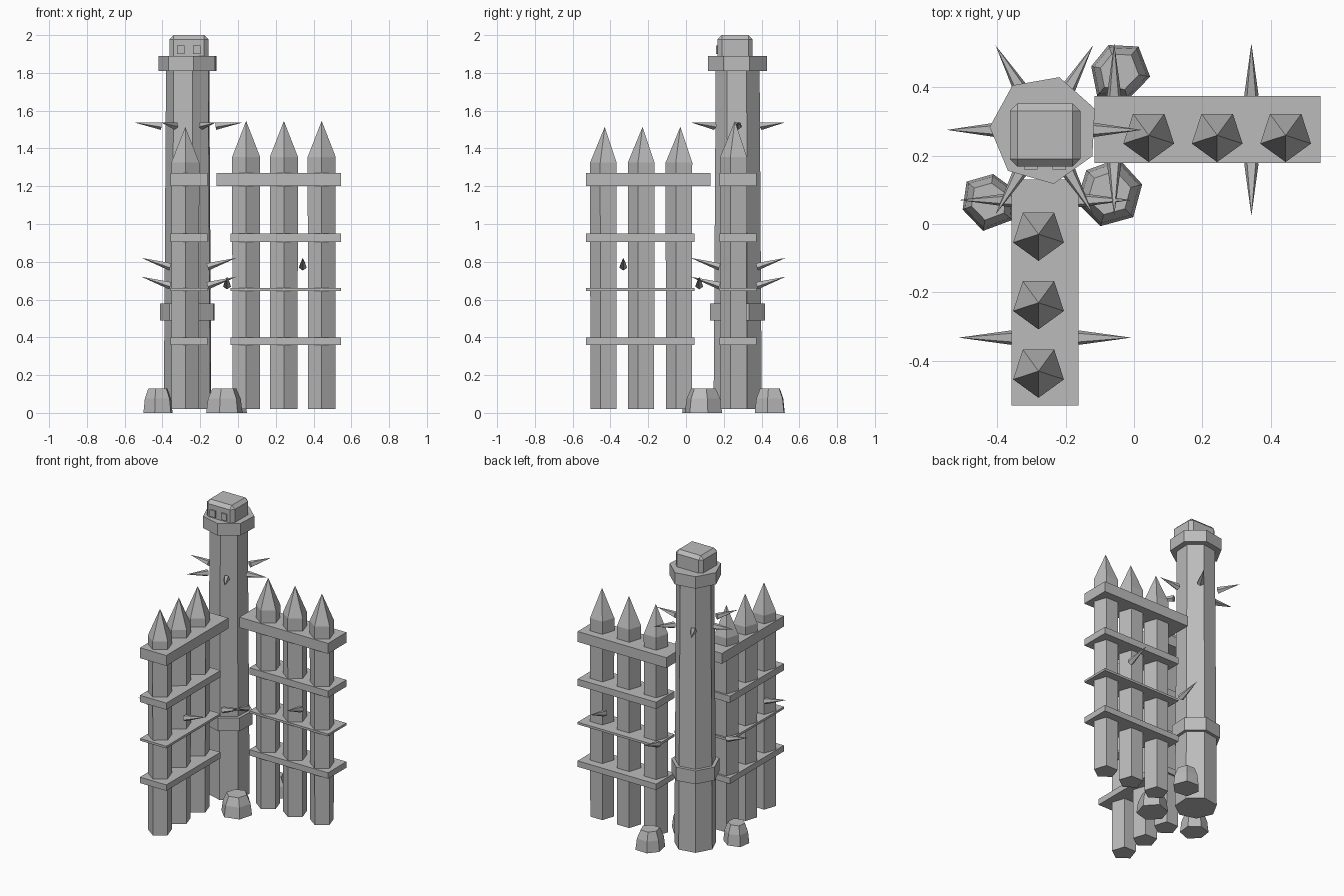
import bpy, bmesh, math, random
from mathutils import Vector, Matrix

cube = bpy.data.objects.get("Cube")
if cube:
    bpy.data.objects.remove(cube, do_unlink=True)

GREY = (0.5, 0.5, 0.5, 1)
mat = bpy.data.materials.new("plain_grey")
mat.use_nodes = True
mat.diffuse_color = GREY
mat.node_tree.nodes["Principled BSDF"].inputs["Base Color"].default_value = GREY


def finish(name, bm, matrix):
    bmesh.ops.recalc_face_normals(bm, faces=bm.faces)
    mesh = bpy.data.meshes.new(name)
    bm.to_mesh(mesh)
    bm.free()
    mesh.materials.append(mat)
    obj = bpy.data.objects.new(name, mesh)
    obj.matrix_world = matrix
    bpy.context.collection.objects.link(obj)
    return obj


def loft(name, sides, rings, loc, phase=-90, turn=None, jitter=0):
    """Stack polygon rings of (radius, height); zero radius makes a point."""
    bm = bmesh.new()
    wobble = [1 + random.uniform(-jitter, jitter) for _ in range(sides)]
    loops = []
    for r, z in rings:
        if r == 0:
            loops.append([bm.verts.new((0, 0, z))] * sides)
            continue
        loops.append([bm.verts.new((
            r * w * math.cos(math.radians(phase) + math.tau * i / sides),
            r * w * math.sin(math.radians(phase) + math.tau * i / sides), z))
            for i, w in enumerate(wobble)])
    for low, high in zip(loops, loops[1:]):
        for i in range(sides):
            j = (i + 1) % sides
            face = [low[i], low[j], high[j], high[i]]
            bm.faces.new(list(dict.fromkeys(face)))
    for (r, _), loop in ((rings[0], loops[0]), (rings[-1], loops[-1])):
        if r:
            bm.faces.new(loop)
    matrix = Matrix.Translation(loc)
    if turn:
        matrix = matrix @ turn.to_matrix().to_4x4()
    return finish(name, bm, matrix)


def box(name, low, high, bevel=0):
    low, high = Vector(low), Vector(high)
    bm = bmesh.new()
    bmesh.ops.create_cube(bm, size=1)
    bmesh.ops.scale(bm, vec=high - low, verts=bm.verts)
    if bevel:
        bmesh.ops.bevel(bm, geom=bm.edges[:], offset=bevel, segments=1,
                        affect='EDGES')
    return finish(name, bm, Matrix.Translation((low + high) / 2))


def spike(name, base, tip, radius=0.022):
    base, tip = Vector(base), Vector(tip)
    axis = tip - base
    loft(name, 5, [(radius, 0), (0, axis.length)], base,
         turn=axis.to_track_quat('Z', 'Y'))


random.seed(4)
PX, PY = -0.262, 0.275

# Corner pillar with its two collars and bevelled head
pole = (PX, PY, 0)
loft("pillar", 7, [(0.131, 0.02), (0.119, 1.85)], pole, phase=177)
loft("lower_collar", 7, [(0.15, 0.49), (0.15, 0.58)], pole, phase=177)
loft("upper_collar", 7, [(0.16, 1.81), (0.16, 1.89)], pole, phase=177)
box("pillar_head", (-0.363, 0.168, 1.86), (-0.157, 0.352, 2.0), 0.022)
for x in (-0.302, -0.218):
    box("head_plate", (x - 0.02, 0.159, 1.9), (x + 0.02, 0.168, 1.945))

# Ring of thorns around the pillar
for i in range(6):
    a = math.tau * i / 6
    out = Vector((math.cos(a), math.sin(a), 0))
    center = Vector((PX, PY, 1.52))
    spike("pillar_thorn", center + out * 0.143,
          center + out * 0.285 + Vector((0, 0, 0.017)))

# Palisade wings: posts, rails and thorns
RAILS = ((0.36, 0.4), (0.645, 0.66), (0.905, 0.95), (1.2, 1.27))
for side in ("left", "front"):
    along_x = side == "left"
    shoulder, tip = (1.355, 1.546) if along_x else (1.325, 1.514)
    for i in range(3):
        loc = (0.043 + 0.2 * i, 0.259, 0) if along_x else (-0.279, -0.03 - 0.2 * i, 0)
        loft(side + "_post", 5, [(0.076, 0.02), (0.078, shoulder), (0, tip)], loc)
    for z0, z1 in RAILS:
        top = z0 > 1
        if along_x:
            start = -0.115 if top else -0.04
            box("left_rail", (start, 0.178, z0), (0.545, 0.374, z1))
        else:
            end = 0.13 if top else 0.045
            box("front_rail", (-0.358, -0.53, z0), (-0.162, end, z1))
    for s in (-1, 1):
        for z, near in ((0.775, False), (0.675, True)):
            def place(off, h):
                if along_x:
                    return (-0.058 if near else 0.343, 0.276 + off * s, h)
                return (-0.26 + off * s, 0.07 if near else -0.332, h)
            spike(side + "_thorn", place(0.098, z), place(0.252, z + 0.046))

# Boulders at the foot of the pillar
for x, y, r, phase in ((-0.425, 0.07, 0.085, 20), (-0.072, 0.09, 0.105, 75),
                       (-0.047, 0.447, 0.087, 50)):
    loft("boulder", 6, [(r, 0), (r * 0.9, 0.075), (r * 0.65, 0.13)],
         (x, y, 0), phase, jitter=0.1)
